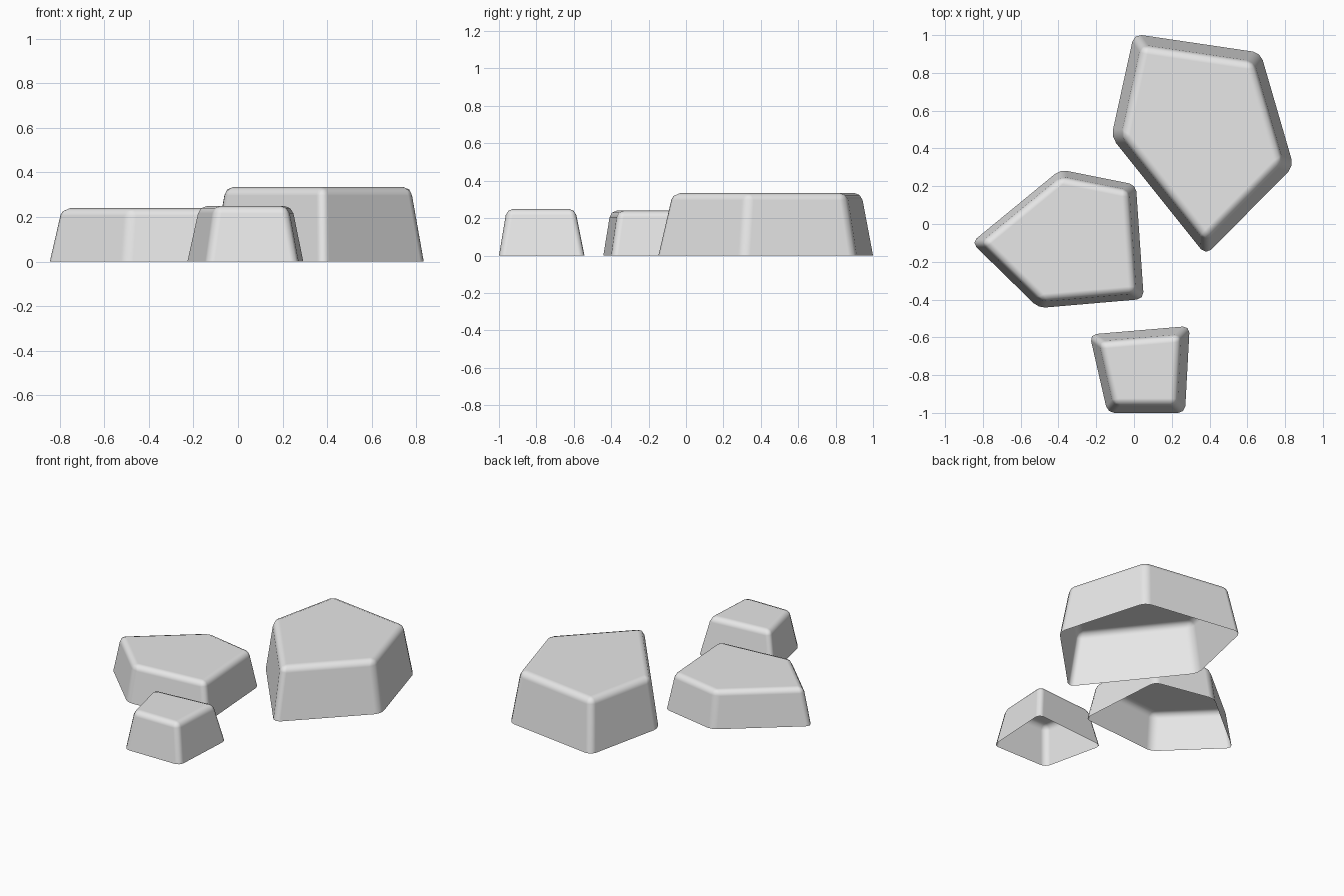
import bpy
import bmesh
from mathutils import Vector

cube = bpy.data.objects.get("Cube")
if cube:
    bpy.data.objects.remove(cube, do_unlink=True)

# Plain stone colour
stone = bpy.data.materials.new("light_grey_stone")
stone.use_nodes = True
grey = (0.8, 0.8, 0.8, 1)
stone.diffuse_color = grey
bsdf = next(n for n in stone.node_tree.nodes if n.type == "BSDF_PRINCIPLED")
bsdf.inputs["Base Color"].default_value = grey
bsdf.inputs["Roughness"].default_value = 0.8


def make_rock(name, outline, centre, height, taper, bevel):
    """Tapered polygon block, open underneath, with rounded edges."""
    bm = bmesh.new()
    mid = Vector(centre)
    base = [bm.verts.new((x, y, 0)) for x, y in outline]
    top = []
    for p in outline:
        q = mid + (Vector(p) - mid) * taper
        top.append(bm.verts.new((q.x, q.y, height)))
    n = len(outline)
    for i in range(n):
        j = (i + 1) % n
        bm.faces.new((base[i], base[j], top[j], top[i]))
    bm.faces.new(top)

    # Round every edge except the open rim on the ground
    edges = [e for e in bm.edges if not e.is_boundary]
    bmesh.ops.bevel(bm, geom=edges, offset=bevel, segments=2, profile=0.5,
                    affect="EDGES", clamp_overlap=True)
    bmesh.ops.recalc_face_normals(bm, faces=bm.faces)
    if max(bm.faces, key=lambda f: f.calc_area()).normal.z < 0:
        bmesh.ops.reverse_faces(bm, faces=bm.faces)
    for f in bm.faces:
        f.smooth = True

    mesh = bpy.data.meshes.new(name)
    bm.to_mesh(mesh)
    bm.free()
    mesh.materials.append(stone)
    rock = bpy.data.objects.new(name, mesh)
    bpy.context.collection.objects.link(rock)

    # Keep the large faces flat and blend only across the bevels
    mod = rock.modifiers.new("flat_faces", "WEIGHTED_NORMAL")
    mod.weight = 100
    return rock


# Outlines run anticlockwise seen from above
make_rock("large_rock",
          [(0.0, 1.006), (-0.12, 0.46), (0.38, -0.165), (0.845, 0.305), (0.67, 0.907)],
          (0.35, 0.48), 0.335, 0.88, 0.04)
make_rock("medium_rock",
          [(-0.39, 0.288), (-0.86, -0.098), (-0.505, -0.445), (0.052, -0.397), (0.01, 0.208)],
          (-0.36, -0.09), 0.24, 0.89, 0.035)
make_rock("small_rock",
          [(-0.235, -0.585), (-0.14, -1.0), (0.27, -1.0), (0.295, -0.54)],
          (0.04, -0.79), 0.25, 0.8, 0.035)
